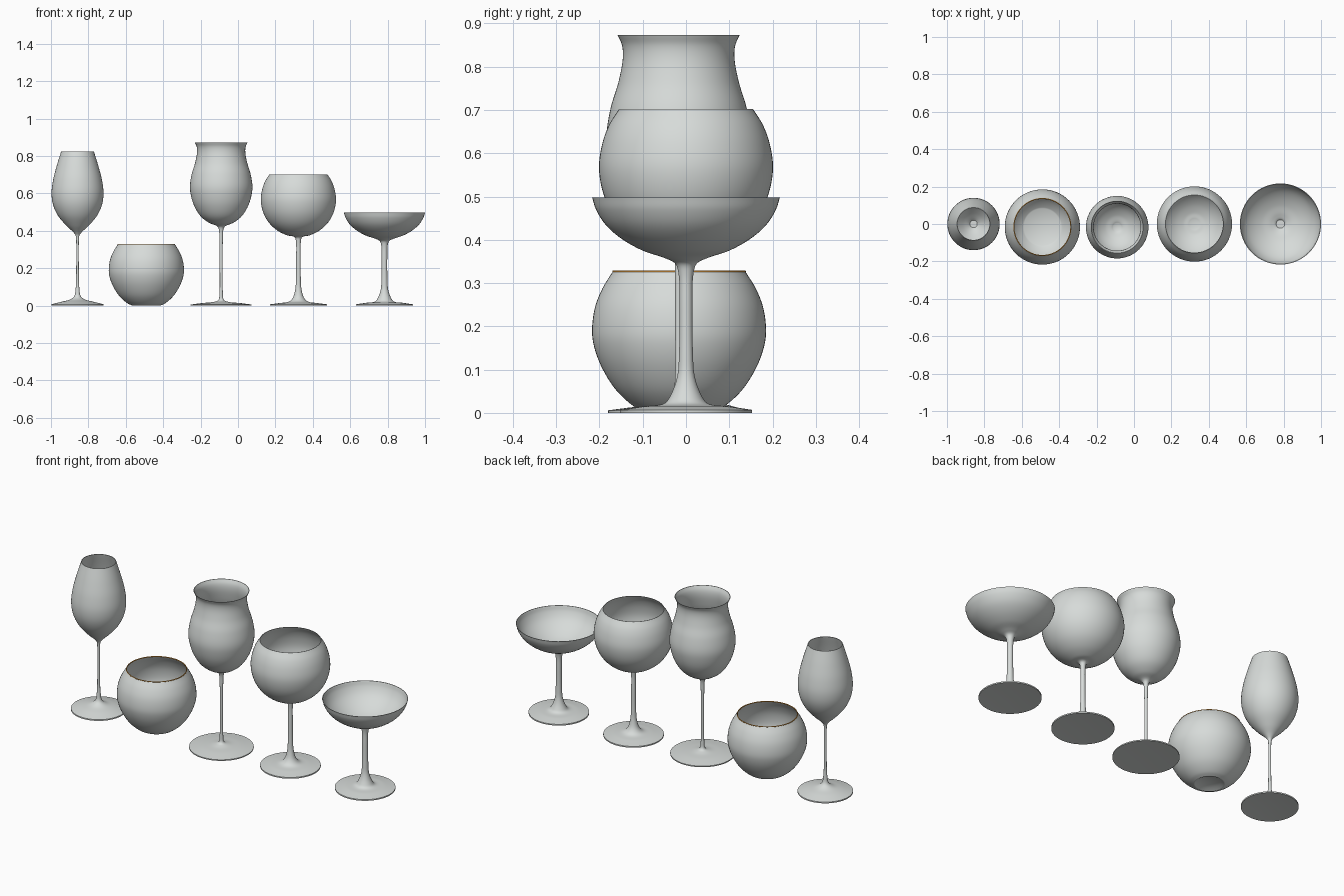
import bpy, bmesh, math
from mathutils import Vector

if "Cube" in bpy.data.objects:
    bpy.data.objects.remove(bpy.data.objects["Cube"])


def material(name, rgb):
    m = bpy.data.materials.new(name)
    m.diffuse_color = (*rgb, 1)
    m.use_nodes = True
    m.node_tree.nodes["Principled BSDF"].inputs["Base Color"].default_value = m.diffuse_color
    return m


GLASS = material("pale_grey_glass", (0.68, 0.71, 0.695))
GOLD = material("gold_rim", (0.75, 0.33, 0.05))
WALL = 0.003


def smooth_path(pts, steps=6):
    """Centripetal Catmull-Rom curve through (radius, height) points."""
    p = [Vector(q) for q in pts]
    p = [2 * p[0] - p[1]] + p + [2 * p[-1] - p[-2]]
    out = []
    for a, b, c, d in zip(p, p[1:], p[2:], p[3:]):
        t0 = 0
        t1 = t0 + math.sqrt((b - a).length)
        t2 = t1 + math.sqrt((c - b).length)
        t3 = t2 + math.sqrt((d - c).length)
        for i in range(steps):
            t = t1 + (t2 - t1) * i / steps
            a1 = a.lerp(b, (t - t0) / (t1 - t0))
            a2 = b.lerp(c, (t - t1) / (t2 - t1))
            a3 = c.lerp(d, (t - t2) / (t3 - t2))
            b1 = a1.lerp(a2, (t - t0) / (t2 - t0))
            b2 = a2.lerp(a3, (t - t1) / (t3 - t1))
            out.append(b1.lerp(b2, (t - t1) / (t2 - t1)))
    return out + [p[-2]]


def lathe(name, profile, x, y, segments=64):
    bm = bmesh.new()
    vs = [bm.verts.new((r, 0, z)) for r, z in profile]
    es = [bm.edges.new(pair) for pair in zip(vs, vs[1:])]
    bmesh.ops.spin(bm, geom=vs + es, cent=(0, 0, 0), axis=(0, 0, 1),
                   angle=2 * math.pi, steps=segments)
    bmesh.ops.remove_doubles(bm, verts=bm.verts, dist=0.0001)
    bmesh.ops.recalc_face_normals(bm, faces=bm.faces)
    mesh = bpy.data.meshes.new(name)
    bm.to_mesh(mesh)
    bm.free()
    mesh.shade_smooth()
    mesh.set_sharp_from_angle(angle=math.radians(40))
    mesh.materials.append(GLASS)
    ob = bpy.data.objects.new(name, mesh)
    ob.location = (x, y, 0)
    bpy.context.collection.objects.link(ob)
    return ob


def glass(name, x, y, underside, foot, bowl):
    """Outer profile from the underside up to the rim, then the inside wall down."""
    outer = smooth_path(foot + bowl)
    floor = bowl[0][1]
    inner = []
    for i, q in enumerate(outer):
        if q.y < floor - 1e-6 or q.x < 0.02:
            continue
        t = (outer[min(i + 1, len(outer) - 1)] - outer[i - 1]).normalized()
        n = q + Vector((-t.y, t.x)) * WALL
        if i == len(outer) - 1:
            n.y = q.y
        inner.append(n)
    profile = underside + [tuple(q) for q in outer]
    profile += [tuple(q) for q in reversed(inner)] + [(0, inner[0].y)]
    return lathe(name, profile, x, y)


# Tulip wine glass
glass("tulip_glass", -0.858, 0, [(0, 0.01), (0.14, 0)],
      [(0.14, 0.007), (0.09, 0.02), (0.04, 0.033), (0.018, 0.05), (0.01, 0.09),
       (0.007, 0.2), (0.007, 0.34)],
      [(0.01, 0.375), (0.022, 0.392), (0.06, 0.428), (0.105, 0.482), (0.131, 0.54),
       (0.139, 0.6), (0.131, 0.67), (0.112, 0.745), (0.088, 0.823)])

# Stemless round tumbler
glass("round_tumbler", -0.49, -0.016, [(0, 0.012), (0.055, 0.01), (0.07, 0.001)],
      [(0.074, 0)],
      [(0.1, 0.012), (0.145, 0.052), (0.181, 0.11), (0.198, 0.16), (0.201, 0.195),
       (0.194, 0.245), (0.177, 0.288), (0.153, 0.327)])

# Gold band on the tumbler rim
bpy.ops.mesh.primitive_torus_add(major_radius=0.152, minor_radius=0.0025,
                                 major_segments=64, minor_segments=8,
                                 location=(-0.49, -0.016, 0.327))
band = bpy.context.object
band.name = "tumbler_gold_rim"
band.data.materials.append(GOLD)
band.data.shade_smooth()

# Tall glass with a flared lip
glass("flared_lip_glass", -0.09, -0.017, [(0, 0.006), (0.163, 0)],
      [(0.163, 0.006), (0.1, 0.014), (0.04, 0.02), (0.015, 0.03), (0.009, 0.07),
       (0.008, 0.2), (0.009, 0.35), (0.013, 0.41)],
      [(0.022, 0.425), (0.065, 0.443), (0.11, 0.478), (0.145, 0.535), (0.163, 0.595),
       (0.167, 0.64), (0.157, 0.705), (0.139, 0.765), (0.129, 0.82), (0.131, 0.85),
       (0.141, 0.873)])

# Balloon glass
glass("balloon_glass", 0.323, 0, [(0, 0.008), (0.153, 0)],
      [(0.153, 0.007), (0.1, 0.014), (0.05, 0.022), (0.03, 0.042), (0.017, 0.085),
       (0.013, 0.14), (0.012, 0.25), (0.013, 0.34)],
      [(0.02, 0.366), (0.06, 0.376), (0.11, 0.4), (0.155, 0.44), (0.187, 0.495),
       (0.201, 0.562), (0.194, 0.62), (0.178, 0.665), (0.155, 0.702)])

# Shallow coupe
glass("coupe_glass", 0.783, 0, [(0, 0.008), (0.153, 0)],
      [(0.153, 0.007), (0.1, 0.015), (0.05, 0.022), (0.035, 0.042), (0.02, 0.085),
       (0.016, 0.14), (0.015, 0.25), (0.017, 0.32)],
      [(0.025, 0.345), (0.05, 0.358), (0.1, 0.375), (0.15, 0.403), (0.186, 0.435),
       (0.208, 0.47), (0.217, 0.498)])
